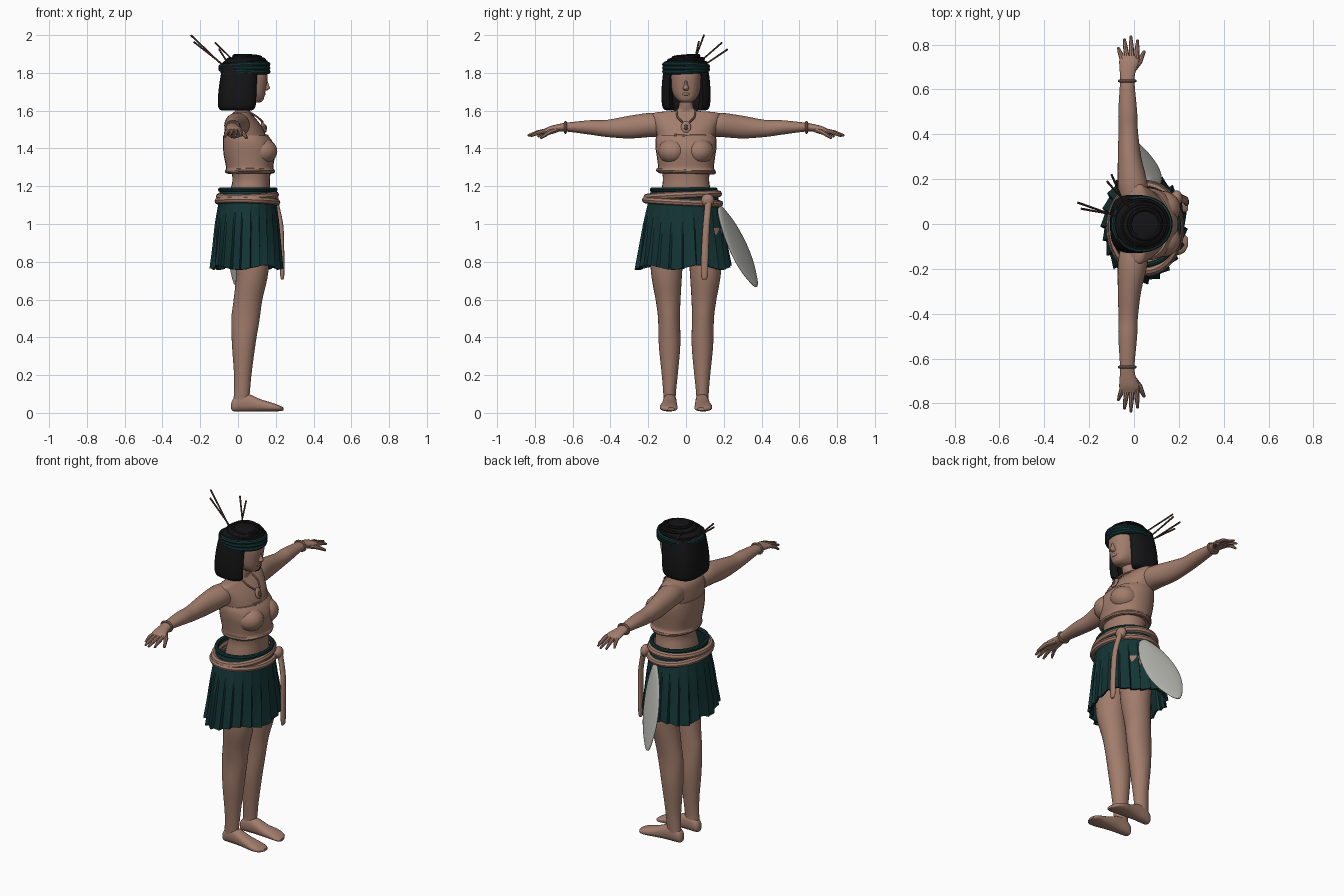
import bpy, bmesh, math
from mathutils import Matrix, Vector


def material(name, r, g, b):
    m = bpy.data.materials.new(name)
    m.diffuse_color = (r, g, b, 1)
    return m


SKIN = material("warm tan", 0.36, 0.205, 0.15)
GREEN = material("dark teal cloth", 0.007, 0.035, 0.036)
BLACK = material("black hair", 0.007, 0.007, 0.008)
STONE = material("pale stone", 0.42, 0.42, 0.39)
WOOD = material("dark wood", 0.09, 0.05, 0.035)


def spow(v, p):
    return math.copysign(abs(v) ** p, v)


def smooth_sections(secs, sub):
    # Catmull-Rom interpolation between cross-sections
    out = []
    for i in range(len(secs) - 1):
        a, b, c, d = (secs[max(0, min(len(secs) - 1, i + k))] for k in (-1, 0, 1, 2))
        for j in range(sub):
            t = j / sub
            out.append([0.5 * (2 * q + (r - p) * t + (2 * p - 5 * q + 4 * r - s) * t * t
                               + (3 * q - p - 3 * r + s) * t ** 3) for p, q, r, s in zip(a, b, c, d)])
    out.append(list(secs[-1]))
    return out


def loft(name, secs, mat, axis="z", n=28, power=1.0, arc=None, ripple=None, cap=True, sub=4, matrix=None):
    """Each section: position on axis, two centre values, two radii."""
    bm = bmesh.new()
    rings = []
    for p, u, v, ru, rv in smooth_sections(secs, sub):
        ring = []
        for i in range(n):
            t = 2 * math.pi * i / n if arc is None else arc + (2 * math.pi - 2 * arc) * i / (n - 1)
            k = ripple(t, p) if ripple else 1
            a, b = u + k * ru * spow(math.cos(t), power), v + k * rv * spow(math.sin(t), power)
            co = {"z": (a, b, p), "y": (a, p, b), "x": (p, a, b)}[axis]
            ring.append(bm.verts.new(co))
        rings.append(ring)
    for r0, r1 in zip(rings, rings[1:]):
        for i in range(n if arc is None else n - 1):
            j = (i + 1) % n
            bm.faces.new((r0[i], r0[j], r1[j], r1[i]))
    if cap:
        bm.faces.new(rings[0])
        bm.faces.new(rings[-1])
    if matrix:
        bm.transform(matrix)
    bmesh.ops.recalc_face_normals(bm, faces=bm.faces)
    me = bpy.data.meshes.new(name)
    bm.to_mesh(me)
    bm.free()
    me.materials.append(mat)
    ob = bpy.data.objects.new(name, me)
    bpy.context.collection.objects.link(ob)
    return ob


def solidify(ob, thickness):
    m = ob.modifiers.new("thickness", "SOLIDIFY")
    m.thickness = thickness
    m.offset = -1


def tube(name, pts, radii, mat, closed=False):
    cu = bpy.data.curves.new(name, "CURVE")
    cu.dimensions = "3D"
    cu.bevel_depth = 1
    cu.bevel_resolution = 2
    cu.use_fill_caps = True
    sp = cu.splines.new("POLY")
    sp.points.add(len(pts) - 1)
    for i, (p, co) in enumerate(zip(sp.points, pts)):
        p.co = (*co, 1)
        p.radius = radii[i] if isinstance(radii, (list, tuple)) else radii
    sp.use_cyclic_u = closed
    cu.materials.append(mat)
    ob = bpy.data.objects.new(name, cu)
    bpy.context.collection.objects.link(ob)


def hoop(name, c, rx, ry, r, mat, tilt_x=0, tilt_y=0, n=40):
    pts = []
    for i in range(n):
        x, y = rx * math.cos(2 * math.pi * i / n), ry * math.sin(2 * math.pi * i / n)
        pts.append((c[0] + x, c[1] + y, c[2] + tilt_x * x + tilt_y * y))
    tube(name, pts, r, mat, True)


def ball(name, c, r, mat, tilt=0):
    bm = bmesh.new()
    m = Matrix.Translation(c) @ Matrix.Rotation(tilt, 4, "Y") @ Matrix.Diagonal((*r, 1))
    bmesh.ops.create_uvsphere(bm, u_segments=20, v_segments=12, radius=1, matrix=m)
    me = bpy.data.meshes.new(name)
    bm.to_mesh(me)
    bm.free()
    me.materials.append(mat)
    bpy.context.collection.objects.link(bpy.data.objects.new(name, me))


# limbs, mirrored across y
for s, side in ((1, "left"), (-1, "right")):
    loft(side + "_leg", [(z, cx, s * cy, rx, ry) for z, cx, cy, rx, ry in (
        (.05, .015, .085, .04, .032), (.1, .02, .087, .042, .033), (.2, .025, .086, .046, .042),
        (.36, .03, .087, .062, .057), (.5, .04, .09, .075, .058), (.6, .053, .095, .076, .066),
        (.75, .075, .103, .086, .083), (.98, .07, .1, .1, .095))], SKIN)
    loft(side + "_foot", [(x, s * cy, cz, ry, rz) for x, cy, cz, ry, rz in (
        (-.036, .083, .035, .012, .015), (-.025, .083, .042, .027, .033), (.01, .084, .054, .034, .046),
        (.06, .086, .053, .036, .045), (.12, .088, .04, .041, .032), (.18, .092, .031, .047, .023),
        (.22, .088, .024, .042, .015), (.24, .08, .02, .02, .008))], SKIN, "x", power=.85)
    loft(side + "_arm", [(s * y, cx, cz, rx, rz) for y, cx, cz, rx, rz in (
        (.1, 0, 1.52, .06, .06), (.18, -.006, 1.525, .066, .064), (.3, -.02, 1.513, .052, .06),
        (.42, -.026, 1.506, .043, .045), (.5, -.028, 1.511, .042, .039), (.62, -.03, 1.513, .033, .025),
        (.67, -.029, 1.51, .034, .02), (.72, -.022, 1.5, .044, .018), (.75, -.02, 1.49, .043, .013))], SKIN, "y")
    tips = ((-.07, .785, 1.462), (-.043, .825, 1.465), (-.014, .838, 1.468), (.016, .82, 1.466))
    for i, (x, y, z) in enumerate(tips):
        x0 = -.052 + i * .021
        tube(side + "_finger", [(x0, s * .735, 1.495), ((x0 + x) / 2, s * (.735 + y) / 2, 1.485), (x, s * y, z)],
             [.012, .011, .006], SKIN)
    tube(side + "_thumb", [(-.01, s * .68, 1.5), (.025, s * .725, 1.485), (.046, s * .77, 1.455)],
         [.014, .013, .007], SKIN)
    tube(side + "_bracelet", [(-.03 + .035 * math.cos(a), s * .638, 1.512 + .028 * math.sin(a))
                              for a in (i * math.pi / 10 for i in range(20))], .007, SKIN, True)
    ball(side + "_bust", (.125, s * .07, 1.385), (.083, .078, .07), SKIN)
    tube(side + "_necklace_cord", [(.05, s * .05, 1.6), (.105, s * .045, 1.565), (.132, s * .02, 1.54)], .005, SKIN)

# torso, neck and wrapped top
loft("torso", [(1.05, .05, 0, .12, .15), (1.18, .065, 0, .105, .13), (1.25, .07, 0, .1, .123),
               (1.35, .06, 0, .12, .145), (1.45, .04, 0, .113, .152), (1.51, .03, 0, .1, .165),
               (1.56, .018, 0, .075, .18), (1.59, .02, 0, .045, .165), (1.6, .025, 0, .038, .06),
               (1.63, .035, 0, .036, .037), (1.7, .045, 0, .036, .036)], SKIN, power=.9)
loft("wrapped_top", [(1.268, .062, 0, .118, .14), (1.282, .064, 0, .13, .155), (1.3, .062, 0, .125, .148),
                     (1.36, .06, 0, .135, .155), (1.4, .058, 0, .137, .161), (1.44, .05, 0, .13, .162),
                     (1.468, .04, 0, .119, .156)], SKIN, power=.9)
tube("top_fold", [(.148, -.06, 1.468), (.155, 0, 1.464), (.14, .07, 1.466), (.09, .14, 1.468)], .008, SKIN)
hoop("top_lower_roll", (.063, 0, 1.279), .122, .148, .011, SKIN, 0, -.04)
ball("pendant", (.136, 0, 1.514), (.01, .026, .032), SKIN, -.35)
ball("pendant_carving", (.145, 0, 1.512), (.008, .012, .015), WOOD, -.35)

# head and face
loft("head", [(1.643, .085, 0, .03, .025), (1.655, .073, 0, .06, .045), (1.685, .052, 0, .09, .068),
              (1.73, .042, 0, .108, .079), (1.79, .04, 0, .117, .083), (1.85, .04, 0, .105, .082)],
     SKIN, power=.8)
loft("nose", [(1.708, .143, 0, .012, .012), (1.718, .146, 0, .023, .017), (1.735, .144, 0, .02, .011),
              (1.765, .14, 0, .014, .007)], SKIN, n=14)
ball("lips", (.138, 0, 1.688), (.009, .022, .008), SKIN)

# bobbed hair with an open front, and a layered crown
hair = loft("bobbed_hair", [(1.6, -.005, 0, .075, .095), (1.606, -.002, 0, .095, .115),
                            (1.63, 0, 0, .106, .127), (1.7, .003, 0, .107, .13),
                            (1.78, .01, 0, .103, .124), (1.85, .02, 0, .1, .112)],
            BLACK, n=40, power=.65, arc=math.radians(34), cap=False)
solidify(hair, .04)
loft("hair_crown", [(1.8, .033, 0, .125, .118), (1.84, .034, 0, .122, .116), (1.865, .036, 0, .105, .1),
                    (1.885, .042, 0, .07, .07), (1.893, .045, 0, .02, .02)], BLACK)
for i, (z, r) in enumerate(((1.852, .112), (1.87, .095), (1.885, .07))):
    hoop("crown_coil", (.037 + i * .006, 0, z), r, r * .95, .01, BLACK, .05 - .05 * i, .04 * i)
for i in range(3):
    hoop("headband", (.034, 0, 1.812 + i * .014), .126, .115, .012, GREEN, .05 * (i - 1), .04 * (1 - i))

# hair sticks
for a, b in (((-.05, .025, 1.81), (-.25, .095, 2.0)), ((-.05, .035, 1.82), (-.235, .068, 1.965)),
             ((-.02, .075, 1.86), (-.12, .19, 1.96)), ((-.04, .08, 1.83), (-.10, .22, 1.925))):
    tube("hair_stick", [a, b], [.004, .005], WOOD)


# pleated skirt
def pleats(t, z):
    d = max(0, min(1, (1.16 - z) / .38))
    saw = (t * 22 / (2 * math.pi)) % 1
    return 1 + d * (.1 * (saw ** 1.6 - .5) + .03 * math.sin(3 * t + 1))


skirt = loft("pleated_skirt", [(.77, .042, -.012, .188, .25), (.88, .045, -.012, .178, .232),
                               (1.0, .047, -.012, .168, .213), (1.1, .05, -.012, .155, .192),
                               (1.15, .052, -.012, .15, .18), (1.19, .052, -.012, .15, .172)],
             GREEN, n=176, ripple=pleats, cap=False)
for v in skirt.data.vertices:
    if v.co.z < .9:
        v.co.z += .012 * math.sin(5 * math.atan2(v.co.y, v.co.x)) * (.9 - v.co.z) / .13
solidify(skirt, .01)
hoop("waistband", (.052, -.012, 1.182), .146, .168, .012, GREEN)

# rolled belt, knot and hanging end
hoop("upper_belt_roll", (.05, -.018, 1.15), .148, .19, .019, SKIN, .03, .05)
hoop("lower_belt_roll", (.05, -.018, 1.118), .156, .197, .018, SKIN, -.02, -.05)
ball("belt_knot", (.19, .115, 1.125), (.026, .035, .035), SKIN)
loft("belt_end", [(.705, .234, .097, .004, .01), (.73, .234, .098, .011, .018), (.85, .233, .1, .012, .019),
                  (1.0, .226, .108, .013, .018), (1.13, .195, .12, .015, .018)], SKIN, n=16)

# leaf-shaped stone club hanging at the hip
axis = Vector((-.19, .42, -.886)).normalized()
wide = Vector((.84, -.40, -.37)).normalized()
flat = axis.cross(wide).normalized()
M = Matrix((wide, flat, axis)).transposed().to_4x4()
M.translation = (.085, .175, 1.09)
loft("stone_club", [(0, 0, 0, .012, .006), (.02, 0, 0, .033, .011), (.12, 0, 0, .074, .014),
                    (.25, 0, 0, .09, .015), (.36, 0, 0, .074, .013), (.45, 0, 0, .033, .009),
                    (.475, 0, 0, .008, .004)], STONE, matrix=M)

# convert curves to meshes and smooth everything
bpy.ops.object.select_all(action="SELECT")
bpy.context.view_layer.objects.active = hair
bpy.ops.object.convert(target="MESH")
bpy.ops.object.shade_smooth_by_angle(angle=math.radians(40))
